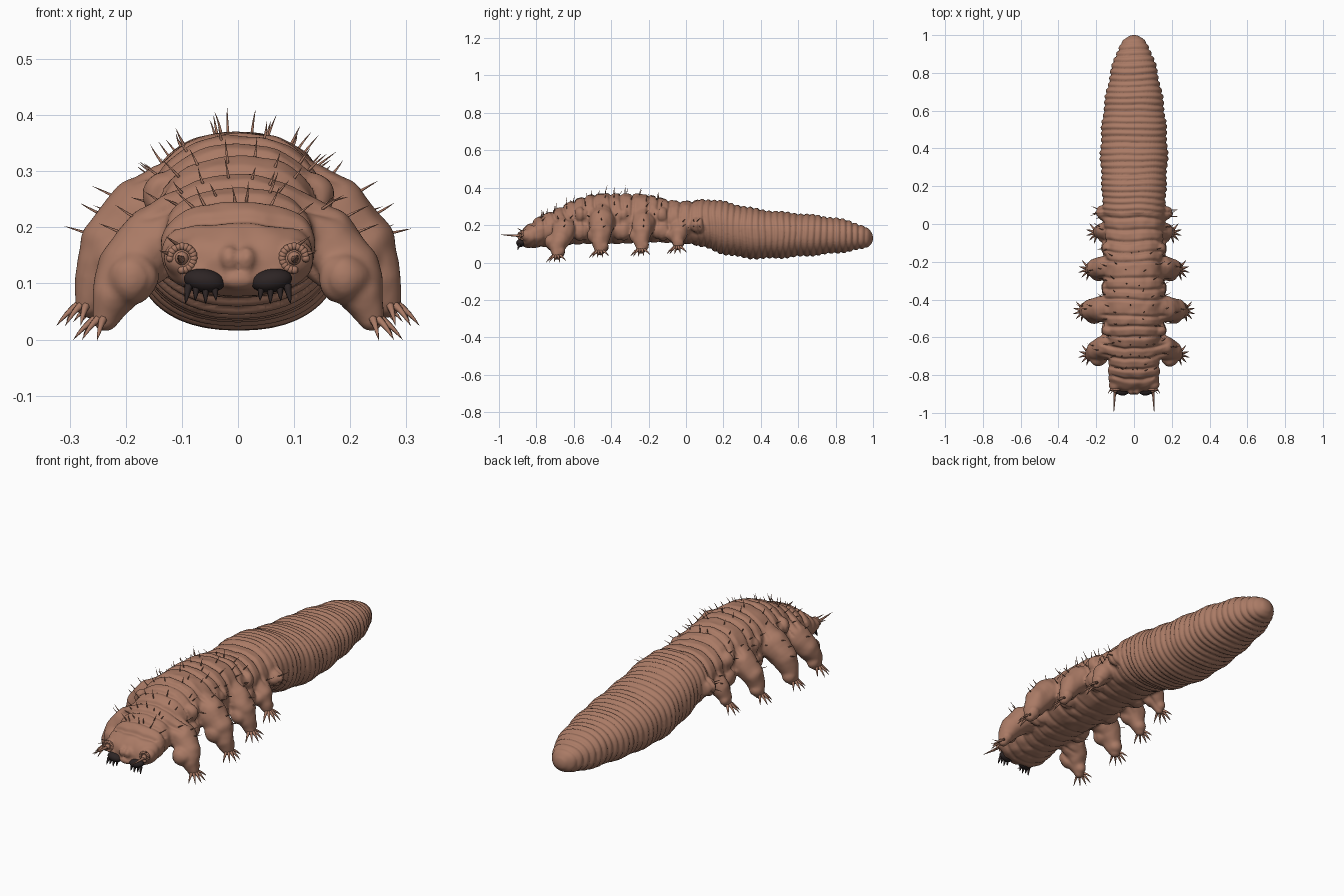
import bpy, bmesh, math, random
from mathutils import Vector, Matrix, noise
from mathutils.bvhtree import BVHTree

if "Cube" in bpy.data.objects:
    bpy.data.objects.remove(bpy.data.objects["Cube"])

random.seed(4)


def material(name, rgb):
    m = bpy.data.materials.new(name)
    m.diffuse_color = (*rgb, 1)
    m.use_nodes = True
    m.node_tree.nodes["Principled BSDF"].inputs["Base Color"].default_value = m.diffuse_color
    return m


SKIN = material("brown skin", (0.40, 0.195, 0.13))
DARK = material("dark jaw", (0.026, 0.018, 0.018))


def make(name, bm, mat):
    me = bpy.data.meshes.new(name)
    bmesh.ops.recalc_face_normals(bm, faces=bm.faces)
    bm.to_mesh(me)
    ob = bpy.data.objects.new(name, me)
    bpy.context.collection.objects.link(ob)
    me.materials.append(mat)
    me.shade_smooth()
    return ob


def ball(bm, c, r, scale=(1, 1, 1), sub=3):
    mat = Matrix.Translation(c) @ Matrix.Diagonal((*scale, 1))
    bmesh.ops.create_icosphere(bm, subdivisions=sub, radius=r, matrix=mat)


def spike(bm, base, d, length, r, bend=(0, 0, 0), sides=6, rings=5):
    """Tapered, bent, pointed tube."""
    base, d, bend = Vector(base), Vector(d).normalized(), Vector(bend)
    u = d.orthogonal().normalized()
    v = d.cross(u)
    prev = None
    for i in range(rings):
        t = i / rings
        c = base + d * length * t + bend * t * t
        rad = r * (1 - t) ** 0.7
        ring = [bm.verts.new(c + rad * (u * math.cos(k * math.tau / sides) + v * math.sin(k * math.tau / sides)))
                for k in range(sides)]
        if prev:
            for k in range(sides):
                bm.faces.new((prev[k], prev[(k + 1) % sides], ring[(k + 1) % sides], ring[k]))
        else:
            bm.faces.new(ring[::-1])
        prev = ring
    tip = bm.verts.new(base + d * length + bend)
    for k in range(sides):
        bm.faces.new((prev[k], prev[(k + 1) % sides], tip))


def catmull(a, b, c, d, t):
    return tuple(0.5 * (2 * q + (r - p) * t + (2 * p - 5 * q + 4 * r - s) * t * t
                        + (3 * q - p - 3 * r + s) * t ** 3) for p, q, r, s in zip(a, b, c, d))


# Body sections: y, half width, bottom z, top z
SECTIONS = [(-0.885, 0.055, 0.10, 0.15), (-0.87, 0.10, 0.085, 0.18), (-0.84, 0.13, 0.075, 0.208),
            (-0.78, 0.138, 0.08, 0.25), (-0.7, 0.132, 0.09, 0.285), (-0.6, 0.14, 0.095, 0.335),
            (-0.5, 0.155, 0.10, 0.365), (-0.35, 0.16, 0.10, 0.37), (-0.2, 0.152, 0.105, 0.362),
            (-0.1, 0.155, 0.105, 0.338), (0, 0.16, 0.10, 0.33), (0.1, 0.168, 0.08, 0.338),
            (0.2, 0.17, 0.045, 0.327), (0.35, 0.178, 0.022, 0.292), (0.5, 0.172, 0.024, 0.272),
            (0.65, 0.155, 0.035, 0.258), (0.8, 0.125, 0.05, 0.238), (0.9, 0.096, 0.064, 0.214),
            (0.96, 0.066, 0.078, 0.19), (0.99, 0.035, 0.098, 0.165), (1.0, 0.012, 0.12, 0.14)]
SIDES = 44


def power(x, e):
    return math.copysign(abs(x) ** e, x)


bm = bmesh.new()
rows = []
n = len(SECTIONS)
for i in range(n - 1):
    q = [SECTIONS[min(max(j, 0), n - 1)] for j in (i - 1, i, i + 1, i + 2)]
    rows += [catmull(*q, s / 5) for s in range(5)]
rows.append(SECTIONS[-1])
prev = None
for y, w, lo, hi in rows:
    ring = []
    for k in range(SIDES):
        a = math.tau * k / SIDES
        ring.append(bm.verts.new((w * power(math.cos(a), 0.88), y,
                                  (lo + hi) / 2 + (hi - lo) / 2 * power(math.sin(a), 0.88))))
    if prev:
        for k in range(SIDES):
            bm.faces.new((prev[k], prev[(k + 1) % SIDES], ring[(k + 1) % SIDES], ring[k]))
    else:
        bm.faces.new(ring)
    prev = ring
bm.faces.new(prev[::-1])
bmesh.ops.recalc_face_normals(bm, faces=bm.faces)

# Legs: root y, foot (x, y, z), shoulder height, thickness
LEGS = [(-0.65, (0.235, -0.69, 0.040), 0.205, 0.92), (-0.45, (0.265, -0.46, 0.065), 0.255, 1.0),
        (-0.23, (0.235, -0.24, 0.072), 0.245, 0.9), (-0.03, (0.195, -0.045, 0.085), 0.22, 0.75)]
for ry, (fx, fy, fz), sz, th in LEGS:
    h = sz - fz
    path = [(0.07, ry, sz, 0.085), (fx * 0.62, ry, sz - h * 0.18, 0.072),
            (fx * 0.84, (ry + fy) / 2, sz - h * 0.47, 0.060),
            (fx * 0.93, fy, fz + h * 0.25, 0.044), (fx, fy, fz, 0.027)]
    for s in (-1, 1):
        for i in range(4):
            for t in (0, 0.25, 0.5, 0.75, 1):
                x, y, z, r = (a + (b - a) * t for a, b in zip(path[i], path[i + 1]))
                ball(bm, (s * x, y, z), r * th)
        # knee and ankle swellings
        ball(bm, (s * fx * 0.80, fy - 0.02, fz + h * 0.42), 0.05 * th)
        ball(bm, (s * fx * 0.97, fy + 0.012, fz + 0.02), 0.034 * th)

for s in (-1, 1):
    # hind stubs, flank lumps, cheeks, snout lobes, eye mounds and chin
    ball(bm, (s * 0.155, 0.06, 0.20), 0.045)
    ball(bm, (s * 0.185, 0.06, 0.205), 0.022)
    for y in (-0.56, -0.34, -0.13):
        ball(bm, (s * 0.12, y, 0.17), 0.055)
        ball(bm, (s * 0.13, y, 0.255), 0.042)
    ball(bm, (s * 0.10, -0.85, 0.145), 0.034)
    ball(bm, (s * 0.014, -0.885, 0.145), 0.02, (0.9, 1, 1.2))
    ball(bm, (s * 0.065, -0.86, 0.115), 0.028)
ball(bm, (0, -0.88, 0.105), 0.024, (1.4, 0.9, 0.7))

# Fuse everything into one skin
src = make("body_source", bm, SKIN)
bm.free()
mod = src.modifiers.new("fuse", 'REMESH')
mod.mode = 'VOXEL'
mod.voxel_size = 0.0065
mod = src.modifiers.new("soften", 'SMOOTH')
mod.factor = 0.5
mod.iterations = 5
dg = bpy.context.evaluated_depsgraph_get()
fused = bpy.data.meshes.new_from_object(src.evaluated_get(dg))
bpy.data.objects.remove(src)
bm = bmesh.new()
bm.from_mesh(fused)
bm.normal_update()

# Skin folds: wide segments in front, close rings behind
FOLDS = [-0.825, -0.775, -0.72, -0.665, -0.60, -0.545, -0.49, -0.40, -0.345, -0.285, -0.20, -0.15, -0.09, -0.03, 0.03]
moves = []
for v in bm.verts:
    x, y, z = v.co
    wob = noise.noise(Vector((x * 6, y * 5, z * 6)))
    if y < 0.06:
        yy = y + 0.012 * wob - 0.25 * max(0, abs(x) - 0.05) * (y < -0.6)
        d = sum(math.exp(-((yy - f) / 0.009) ** 2) for f in FOLDS)
        side = max(0, min(1, (0.19 - abs(x)) / 0.05))
        amt = -0.011 * d * side * (1 if z > 0.2 else 0.45) + 0.004 * noise.noise(v.co * 22)
    else:
        fade = min(1, (1.0 - y) / 0.08)
        ph = (y + 0.010 * wob) / 0.033
        amt = (0.009 * abs(math.sin(math.pi * ph)) - 0.006 + 0.003 * math.sin(ph * 1.3)) * fade
    moves.append(v.normal * amt)
for v, m in zip(bm.verts, moves):
    v.co += m
make("body_and_legs", bm, SKIN)
tree = BVHTree.FromBMesh(bm)
bm.free()

# Claws: a splayed fan on every foot
bm = bmesh.new()
for ry, (fx, fy, fz), sz, th in LEGS:
    for s in (-1, 1):
        for a in (-75, -45, -15, 15, 50):
            c, q = math.cos(math.radians(a)), math.sin(math.radians(a))
            spike(bm, (s * (fx + 0.014 * c), fy + 0.014 * q, fz), (s * c, q, -0.25 - 0.2 * (a % 2)),
                  0.052, 0.0085, (0, 0, -0.02))
make("claws", bm, SKIN)
bm.free()

# Bristles: rows over the back, set on the skin
bm = bmesh.new()


def bristle(y, a, length, r=0.003):
    out = Vector((math.sin(a), 0, math.cos(a)))
    hit, nor, _, _ = tree.ray_cast(Vector((0, y, 0.2)) + out * 0.6, -out)
    if hit:
        d = (nor + out + Vector((0, random.uniform(-.5, .3), 0.2))).normalized()
        spike(bm, hit - d * 0.006, d, length, r, (0.006 * random.uniform(-1, 1), 0.008, 0), 5, 4)


for y in (-0.76, -0.69, -0.62, -0.52, -0.45, -0.37, -0.31, -0.23, -0.15):
    for a in (12, 38, 55, 72):
        for s in (-1, 1):
            bristle(y + random.uniform(-.02, .02), s * math.radians(a + random.uniform(-7, 7)),
                    random.uniform(0.03, 0.052))
for y in (-0.66, -0.45, -0.24, -0.03, 0.05, 0.065):
    for a in (84, 92):
        for s in (-1, 1):
            bristle(y + random.uniform(-.02, .02), s * math.radians(a), 0.045)
make("bristles", bm, SKIN)
bm.free()

# Feelers and curled eye rims on the face
bm = bmesh.new()
for s in (-1, 1):
    spike(bm, (s * 0.10, -0.865, 0.143), (s * 0.05, -1, 0), 0.135, 0.008, (0, 0, 0.008), 8, 8)
    spike(bm, (s * 0.095, -0.86, 0.16), (s * 0.7, -0.9, 0.5), 0.06, 0.005)
    spike(bm, (s * 0.115, -0.86, 0.15), (s * 0.6, -1, 0.2), 0.05, 0.005)
    ball(bm, (s * 0.10, -0.882, 0.145), 0.012)
    for k in range(16):
        a = math.tau * k / 20
        ball(bm, (s * (0.10 + 0.021 * math.cos(a)), -0.876, 0.145 + 0.021 * math.sin(a)), 0.0075, sub=2)
make("feelers_and_eyes", bm, SKIN)
bm.free()

# Dark jaws with small teeth
bm = bmesh.new()
for s in (-1, 1):
    mat = Matrix.Translation((s * 0.06, -0.882, 0.105)) @ Matrix.Rotation(s * -0.15, 4, 'Y') \
        @ Matrix.Diagonal((0.037, 0.026, 0.021, 1))
    bmesh.ops.create_icosphere(bm, subdivisions=3, radius=1, matrix=mat)
    for k, x in enumerate((0.042, 0.058, 0.074, 0.088)):
        spike(bm, (s * x, -0.89, 0.097), (s * (x - 0.06) * 6, -0.35, -1), 0.03 + 0.006 * (k % 2), 0.008)
make("jaws", bm, DARK)
bm.free()
